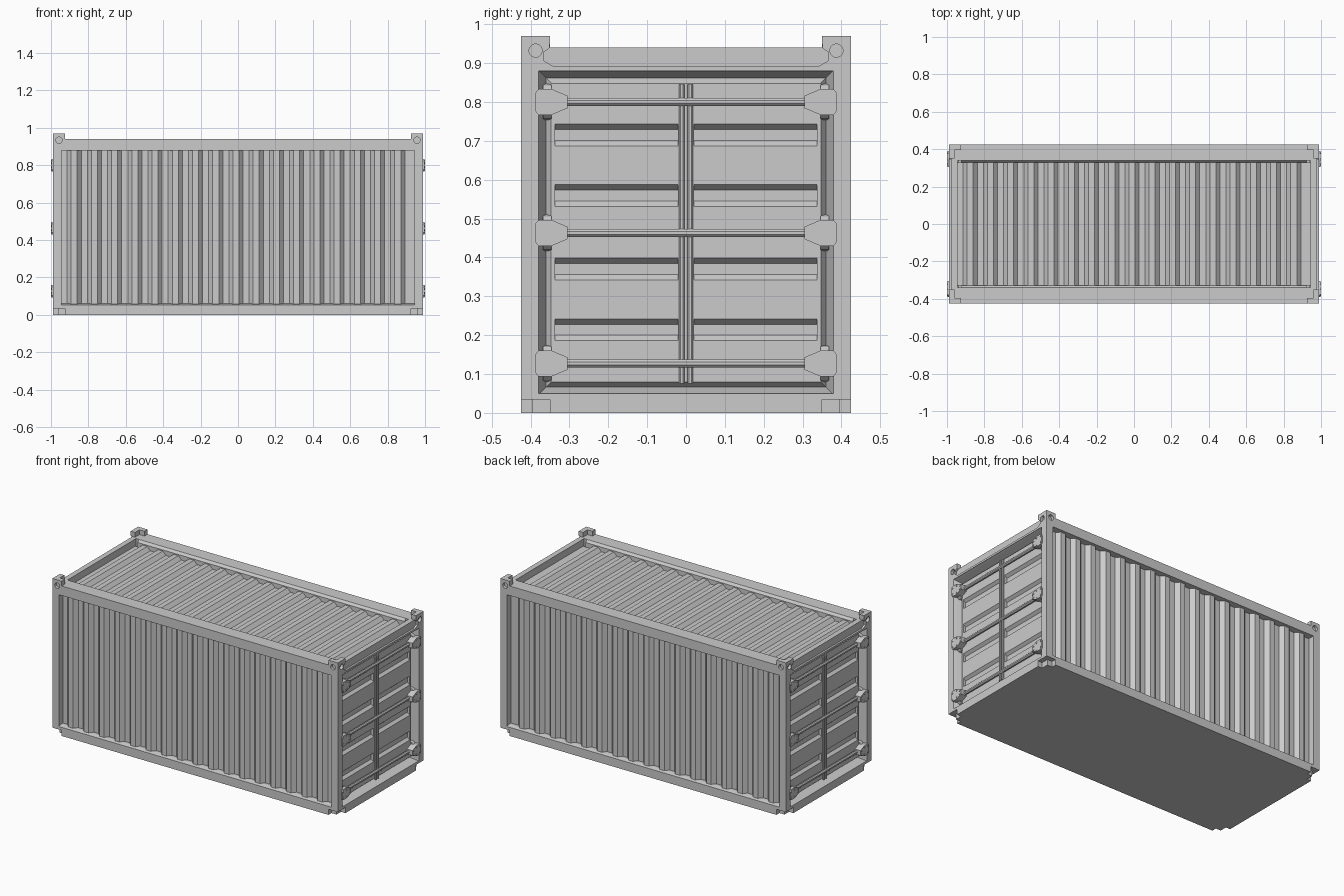
import bpy, bmesh
from math import sin, cos, pi

if "Cube" in bpy.data.objects:
    bpy.data.objects.remove(bpy.data.objects["Cube"])


def finish(name, bm, mx=False, my=False, cuts=()):
    bmesh.ops.recalc_face_normals(bm, faces=bm.faces)
    me = bpy.data.meshes.new(name)
    bm.to_mesh(me)
    bm.free()
    ob = bpy.data.objects.new(name, me)
    bpy.context.collection.objects.link(ob)
    for c in cuts:
        b = ob.modifiers.new("cut", 'BOOLEAN')
        b.operation = 'DIFFERENCE'
        b.solver = 'EXACT'
        b.object = c
    if mx or my:
        m = ob.modifiers.new("mirror", 'MIRROR')
        m.use_axis = (mx, my, False)
        m.use_mirror_merge = False
    return ob


def place(axis, a, b, t):
    return {'x': (t, a, b), 'y': (a, t, b), 'z': (a, b, t)}[axis]


def prism(name, axis, pts, lo, hi, mx=True, my=True, cuts=()):
    """Closed 2D outline extruded along an axis, optionally mirrored."""
    bm = bmesh.new()
    v0 = [bm.verts.new(place(axis, a, b, lo)) for a, b in pts]
    v1 = [bm.verts.new(place(axis, a, b, hi)) for a, b in pts]
    n = len(pts)
    bm.faces.new(v0)
    bm.faces.new(v1[::-1])
    for i in range(n):
        bm.faces.new((v0[i], v0[(i + 1) % n], v1[(i + 1) % n], v1[i]))
    return finish(name, bm, mx, my, cuts)


def box(name, x, y, z, mx=True, my=True, cuts=()):
    pts = [(x[0], y[0]), (x[1], y[0]), (x[1], y[1]), (x[0], y[1])]
    return prism(name, 'z', pts, z[0], z[1], mx, my, cuts)


def ngon(a, b, r, n):
    return [(a + r * cos(2 * pi * (i + .5) / n), b + r * sin(2 * pi * (i + .5) / n))
            for i in range(n)]


def corrugated(half, outer, inner, back, n=17):
    """Trapezoid wave outline closed by a flat back."""
    p = 2 * half / (n + .5)
    pts = [(-half, inner)]
    for i in range(n):
        x = -half + p * (i + .3)
        pts += [(x, inner), (x + .2 * p, outer), (x + .5 * p, outer), (x + .7 * p, inner)]
    return pts + [(half, inner), (half, back), (-half, back)]


# cutters: lifting holes in the top corners, shallow recess in the end header
hole_end = prism("cutter_hole_end", 'x', ngon(.387, .932, .017, 16), .972, 1.02, False, False)
hole_side = prism("cutter_hole_side", 'y', ngon(.957, .934, .017, 16), .408, .45, False, False)
header_cut = prism("cutter_header", 'x',
                   [(-.1, .892), (.342, .892), (.367, .907), (.367, .928), (.352, .938),
                    (.349, .96), (-.1, .96)], .978, 1.02, False, False)
for c in (hole_end, hole_side, header_cut):
    c.hide_render = True

# base: full slab above a foot outlined by stepped corner notches
box("base_frame", (-.99, .99), (-.425, .425), (.035, .05), False, False)
q = [(.925, .425), (.925, .395), (.96, .395), (.96, .35), (.99, .35)]
foot = (q + [(x, -y) for x, y in q[::-1]] + [(-x, -y) for x, y in q]
        + [(-x, y) for x, y in q[::-1]])
prism("base_foot", 'z', foot, 0, .035, False, False)

# corner posts, top rails and raised L-shaped corner fittings
box("corner_post", (.945, .99), (.38, .425), (.05, .88))
prism("corner_fitting", 'z', [(.925, .425), (.925, .395), (.96, .395), (.96, .35),
                              (.99, .35), (.99, .425)],
      .88, .97, cuts=(hole_end, hole_side, header_cut))
box("corner_infill", (.925, .96), (.34, .395), (.88, .94))
prism("top_side_rail", 'x', [(.425, .88), (.425, .94), (.34, .94), (.328, .925), (.328, .88)],
      -.925, .925, mx=False)
box("end_header", (.945, .99), (0, .35), (.88, .94), cuts=(header_cut,))

# corrugated side walls and roof
prism("side_wall", 'z', corrugated(.946, .407, .384, .37), .05, .88, mx=False)
prism("side_wall_sill", 'x', [(.425, .05), (.425, .054), (.40, .06), (.38, .06), (.38, .05)],
      -.945, .945, mx=False)
prism("roof", 'y', corrugated(.946, .918, .896, .88), -.33, .33, False, False)

# door surround: sloped reveal, groove, then bevelled door edge
bm = bmesh.new()
rings = []
for d, x in ((0, .99), (.006, .975), (.02, .935), (.034, .955)):
    y, z0, z1 = .38 - d, .046 + d, .882 - d
    rings.append([bm.verts.new(c) for c in ((x, -y, z0), (x, y, z0), (x, y, z1), (x, -y, z1))])
for a, b in zip(rings, rings[1:]):
    for i in range(4):
        bm.faces.new((a[i], a[(i + 1) % 4], b[(i + 1) % 4], b[i]))
finish("door_surround", bm, mx=True)

# door leaves with four pressed horizontal channels
prof = [(.925, .08), (.955, .08)]
for z in (.214, .37, .559, .715):
    prof += [(.955, z - .028), (.938, z - .014), (.938, z + .014), (.955, z + .028)]
prof += [(.955, .848), (.925, .848)]
prism("door_panel", 'y', prof, .021, .337)
box("door_centre_stile", (.925, .955), (-.021, .021), (.08, .848), my=False)
box("door_outer_stile", (.925, .955), (.337, .347), (.08, .848))
prism("door_lock_bar", 'z', ngon(.962, .011, .0075, 8), .075, .845)

# cross rods, hinge plates, brackets and bolts
for i, z in enumerate((.127, .463, .8)):
    prism(f"cross_rod_{i}", 'y', ngon(.966, z, .011, 8), -.32, .32, my=False)
    prism(f"hinge_bracket_{i}", 'y', [(.94, z - .047), (.962, z - .042), (.972, z - .033),
                                      (.972, z + .033), (.962, z + .042), (.94, z + .047)],
          .346, .368)
    half = [(.305, .016), (.345, .033), (.38, .033), (.389, .022)]
    plate = [(y, z + h) for y, h in half] + [(y, z - h) for y, h in half[::-1]]
    prism(f"hinge_plate_{i}", 'x', plate, .958, .997)
    for j, (y, h) in enumerate(((.38, .02), (.346, .023), (.317, .011))):
        for k in (-1, 1):
            prism(f"hinge_bolt_{i}_{j}_{k}", 'x', ngon(y, z + k * h, .006, 10), .994, 1.0)
